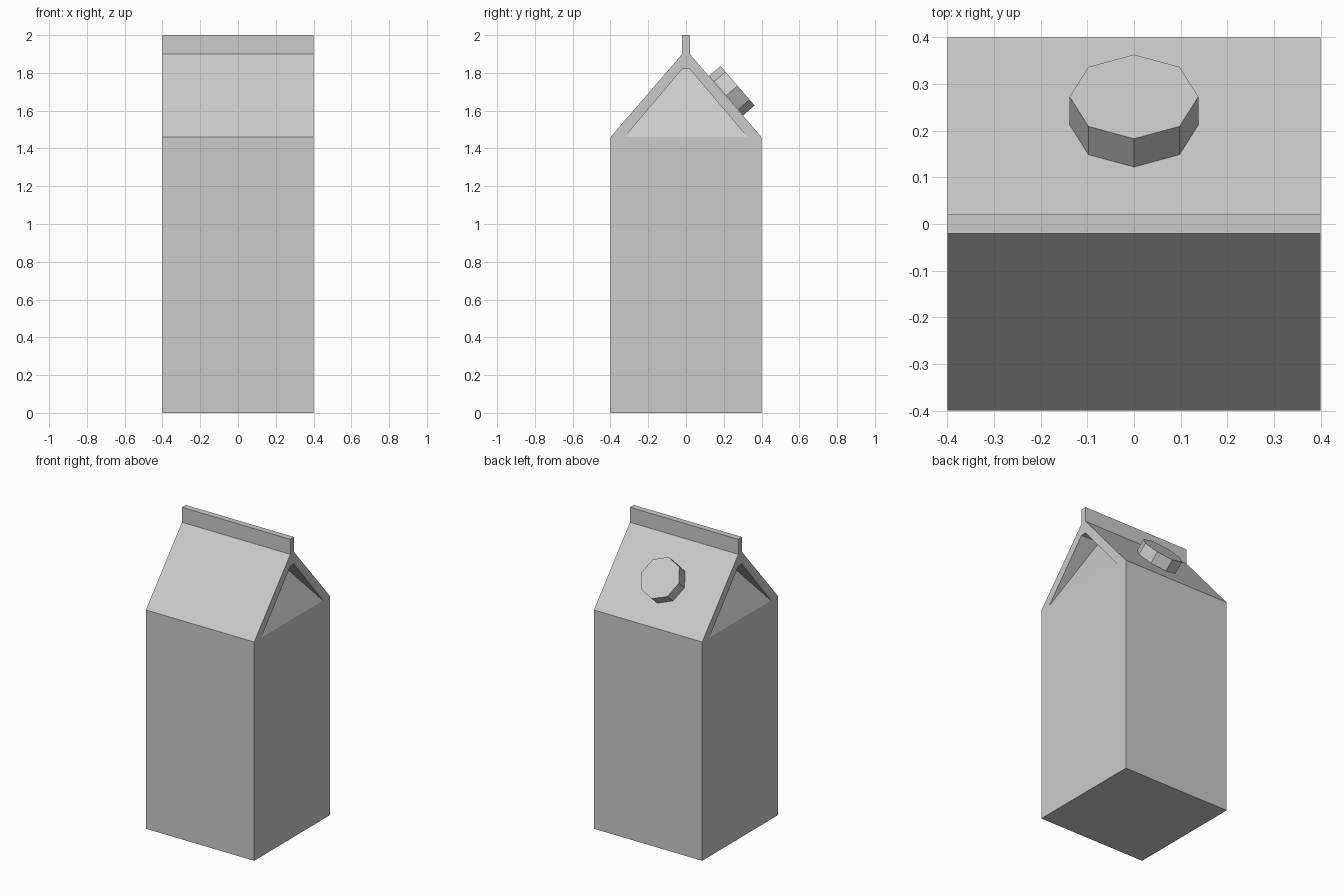
import bpy, bmesh, math
from mathutils import Matrix, Vector

cube = bpy.data.objects.get("Cube")
if cube:
    bpy.data.objects.remove(cube, do_unlink=True)

HALF = 0.4        # half width of the carton
SHOULDER = 1.46   # where the walls meet the roof
EAVE = 1.9        # where the roof meets the top seal
SEAL = 0.02       # half thickness of the top seal
TOP = 2.0

paper = bpy.data.materials.new("plain_grey")
paper.use_nodes = True
grey = (0.6, 0.6, 0.6, 1)
paper.diffuse_color = grey
paper.node_tree.nodes["Principled BSDF"].inputs["Base Color"].default_value = grey


def make_object(name, bm):
    bmesh.ops.recalc_face_normals(bm, faces=bm.faces)
    mesh = bpy.data.meshes.new(name)
    bm.to_mesh(mesh)
    bm.free()
    mesh.materials.append(paper)
    obj = bpy.data.objects.new(name, mesh)
    bpy.context.collection.objects.link(obj)
    return obj


def loft(name, ring_a, ring_b):
    """Solid between two matching rings of points."""
    bm = bmesh.new()
    a = [bm.verts.new(p) for p in ring_a]
    b = [bm.verts.new(p) for p in ring_b]
    bm.faces.new(a)
    bm.faces.new(b)
    for i in range(len(a)):
        j = (i + 1) % len(a)
        bm.faces.new((a[i], a[j], b[j], b[i]))
    return make_object(name, bm)


# Carton: side profile extruded across the width
right_half = [(HALF, 0), (HALF, SHOULDER), (SEAL, EAVE), (SEAL, TOP)]
profile = right_half + [(-y, z) for y, z in reversed(right_half)]
carton = loft("carton",
              [(-HALF, y, z) for y, z in profile],
              [(HALF, y, z) for y, z in profile])

# Folded gable recesses: wedges that get deeper toward the ridge
DEPTH = 0.14
flap = [(-0.325, SHOULDER), (0.325, SHOULDER), (SEAL, 1.82), (-SEAL, 1.82)]
for side in (-1, 1):
    inner = [(side * (HALF - (DEPTH if z > SHOULDER else 0)), y, z) for y, z in flap]
    outer = [(side * (HALF + 0.1), y, z) for y, z in flap]
    cutter = loft("gable_cutter", inner, outer)
    cutter.hide_render = True
    cut = carton.modifiers.new("gable_recess", 'BOOLEAN')
    cut.operation = 'DIFFERENCE'
    cut.solver = 'EXACT'
    cut.object = cutter
    bpy.context.view_layer.objects.active = carton
    bpy.ops.object.modifier_apply(modifier=cut.name)
    bpy.data.objects.remove(cutter, do_unlink=True)

# Screw cap: eight-sided disc lying on the back slope
CAP_HEIGHT = 0.08
tilt = math.atan2(EAVE - SHOULDER, HALF - SEAL)
normal = Vector((0, math.sin(tilt), math.cos(tilt)))
centre = Vector((0, 0.273, 1.732)) - normal * CAP_HEIGHT / 2
bm = bmesh.new()
bmesh.ops.create_cone(bm, cap_ends=True, segments=8, radius1=0.138, radius2=0.138,
                      depth=CAP_HEIGHT,
                      matrix=Matrix.Translation(centre) @ Matrix.Rotation(-tilt, 4, 'X'))
make_object("screw_cap", bm)
